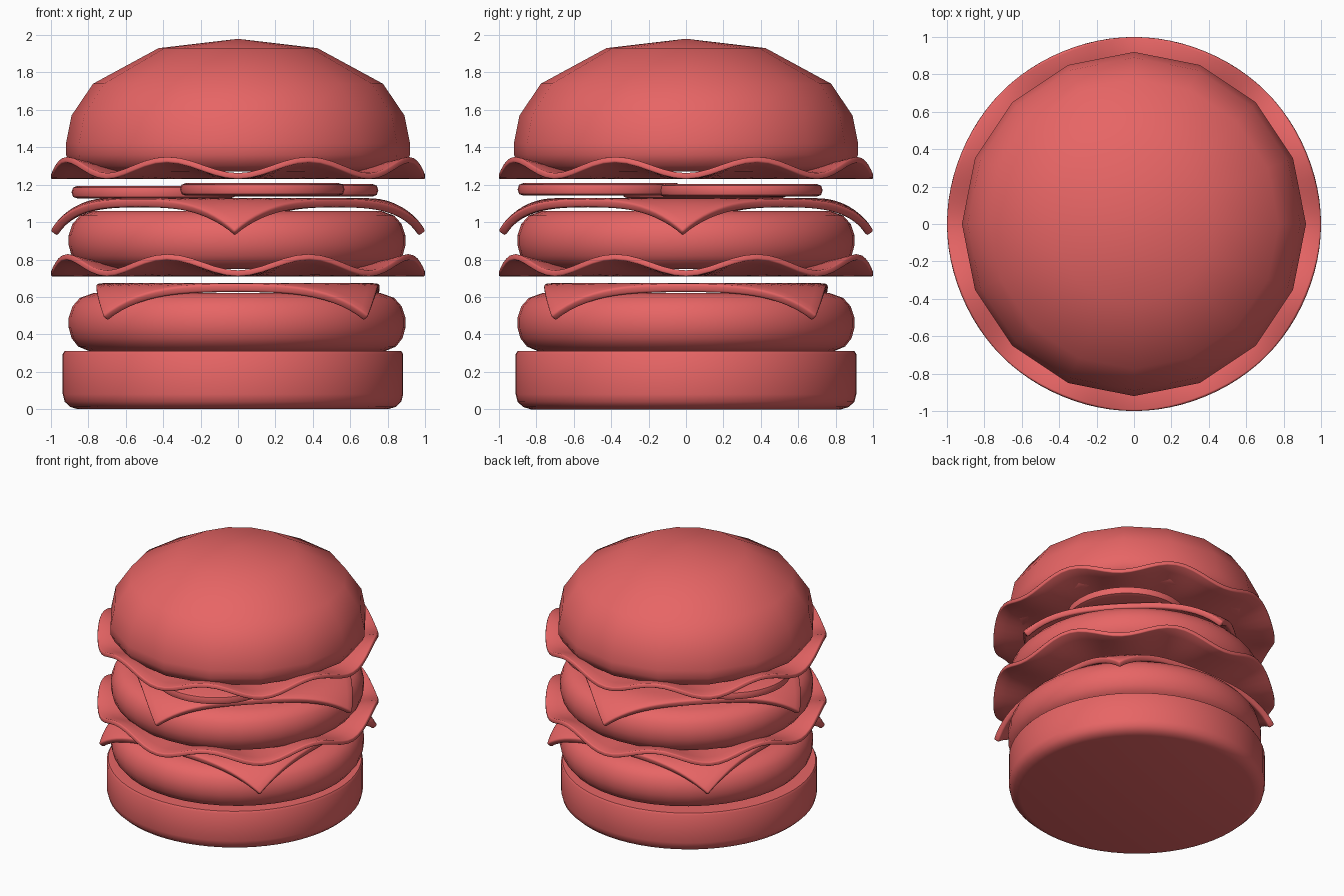
import bpy
import bmesh
import math
from mathutils import Matrix

cube = bpy.data.objects.get("Cube")
if cube:
    bpy.data.objects.remove(cube, do_unlink=True)

red = bpy.data.materials.new("soft_red")
red.use_nodes = True
red.diffuse_color = (0.8, 0.13, 0.13, 1)
red.node_tree.nodes["Principled BSDF"].inputs["Base Color"].default_value = red.diffuse_color


def finish(name, bm, location, angle=40):
    """Turn a bmesh into a smooth shaded object."""
    bmesh.ops.recalc_face_normals(bm, faces=bm.faces)
    mesh = bpy.data.meshes.new(name)
    bm.to_mesh(mesh)
    bm.free()
    mesh.materials.append(red)
    obj = bpy.data.objects.new(name, mesh)
    obj.location = location
    bpy.context.collection.objects.link(obj)
    bpy.ops.object.select_all(action="DESELECT")
    obj.select_set(True)
    bpy.context.view_layer.objects.active = obj
    bpy.ops.object.shade_smooth_by_angle(angle=math.radians(angle))
    return obj


def lathe(name, profile, segments, location=(0, 0, 0), angle=40):
    """Spin a profile of (radius, z) points, running from axis to axis."""
    bm = bmesh.new()
    verts = [bm.verts.new((r, 0, z)) for r, z in profile]
    edges = [bm.edges.new(pair) for pair in zip(verts, verts[1:])]
    bmesh.ops.spin(bm, geom=verts + edges, axis=(0, 0, 1), cent=(0, 0, 0),
                   angle=math.tau, steps=segments, use_duplicate=False)
    bmesh.ops.remove_doubles(bm, verts=bm.verts, dist=0.0005)
    return finish(name, bm, location, angle)


def thicken(obj, thickness, bevel):
    solid = obj.modifiers.new("thickness", "SOLIDIFY")
    solid.thickness = thickness
    solid.offset = -1
    edge = obj.modifiers.new("soft_edge", "BEVEL")
    edge.width = bevel
    edge.segments = 2
    edge.limit_method = "ANGLE"
    edge.angle_limit = math.radians(50)


def patty(name, z):
    profile = [(0, 0), (0.79, 0), (0.85, 0.025), (0.885, 0.07), (0.9, 0.125),
               (0.9, 0.18), (0.88, 0.24), (0.84, 0.285), (0.77, 0.31), (0, 0.31)]
    return lathe(name, profile, 40, (-0.005, 0, z), 50)


def cheese(name, top, turn):
    """Square slice whose corners bend down over a circle."""
    flat, bend, half_side = 0.7, 0.35, 0.757
    bm = bmesh.new()
    bmesh.ops.create_grid(bm, x_segments=28, y_segments=28, size=half_side)
    for v in bm.verts:
        r = math.hypot(v.co.x, v.co.y)
        if r > flat:
            a = (r - flat) / bend
            scale = (flat + bend * math.sin(a)) / r
            v.co.x *= scale
            v.co.y *= scale
            v.co.z = -bend * (1 - math.cos(a))
    bm.transform(Matrix.Rotation(math.radians(turn), 4, "Z"))
    obj = finish(name, bm, (0, 0, top))
    thicken(obj, 0.045, 0.012)


def lettuce(name, top):
    """Round leaf with eight waves that grow toward the rim."""
    bm = bmesh.new()
    rings, steps, waves = 12, 96, 8
    grid = []
    for i in range(1, rings + 1):
        r = i / rings
        lift = 0.09 * max(0, (r - 0.55) / 0.45) ** 1.3
        ring = []
        for k in range(steps):
            t = math.tau * k / steps
            z = lift * (1 - math.cos(waves * t)) / 2
            ring.append(bm.verts.new((r * math.cos(t), r * math.sin(t), z)))
        grid.append(ring)
    bm.faces.new(grid[0])
    for inner, outer in zip(grid, grid[1:]):
        for k in range(steps):
            n = (k + 1) % steps
            bm.faces.new((inner[k], outer[k], outer[n], inner[n]))
    obj = finish(name, bm, (0, 0, top))
    thicken(obj, 0.032, 0.008)


# Buns
lathe("bottom_bun", [(0, 0), (0.83, 0), (0.87, 0.012), (0.9, 0.04), (0.91, 0.08),
                     (0.91, 0.295), (0.9, 0.31), (0, 0.31)], 64, (-0.027, 0, 0))
lathe("top_bun", [(0, 1.27), (0.82, 1.27), (0.89, 1.3), (0.92, 1.36), (0.92, 1.42),
                  (0.89, 1.57), (0.775, 1.74), (0.425, 1.93), (0, 1.98)], 16, angle=45)

# Lower layers
patty("lower_patty", 0.31)
cheese("lower_cheese", 0.675, -1)
lettuce("lower_lettuce", 0.71)

# Upper layers
patty("upper_patty", 0.75)
cheese("upper_cheese", 1.128, 44)
lettuce("upper_lettuce", 1.23)

# Three overlapping tomato slices
slice_profile = [(0, -0.033), (0.41, -0.033), (0.432, -0.025), (0.44, 0),
                 (0.432, 0.025), (0.41, 0.033), (0, 0.033)]
for label, x, y, z in [("front", 0.13, -0.46, 1.175), ("left", 0.31, 0.29, 1.17),
                       ("right", -0.45, 0.1, 1.16)]:
    lathe("tomato_slice_" + label, slice_profile, 40, (x, y, z), 50)
